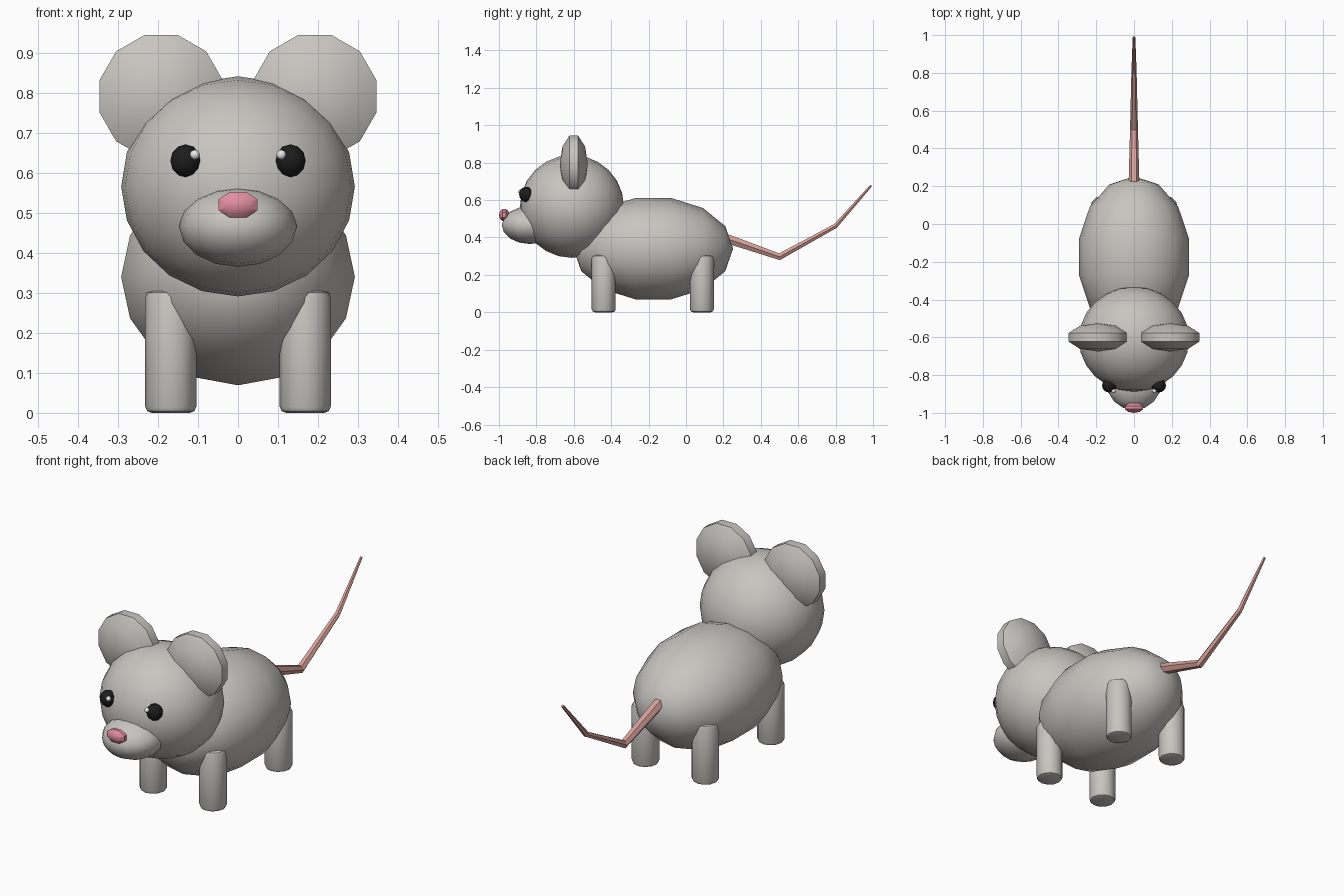
import bpy, bmesh, math
from mathutils import Matrix, Vector

cube = bpy.data.objects.get("Cube")
if cube:
    bpy.data.objects.remove(cube, do_unlink=True)


def material(name, color):
    m = bpy.data.materials.new(name)
    m.use_nodes = True
    m.diffuse_color = (*color, 1)
    m.node_tree.nodes["Principled BSDF"].inputs["Base Color"].default_value = (*color, 1)
    return m


fur = material("grey_fur", (0.58, 0.56, 0.53))
nose_pink = material("nose_pink", (0.75, 0.27, 0.34))
tail_pink = material("tail_pink", (0.68, 0.36, 0.32))
black = material("eye_black", (0.012, 0.012, 0.012))
white = material("glint_white", (0.8, 0.8, 0.8))


def finish(name, bm, mat, angle=None):
    """Turn a bmesh into an object; angle None keeps flat faces."""
    bmesh.ops.recalc_face_normals(bm, faces=bm.faces)
    mesh = bpy.data.meshes.new(name)
    bm.to_mesh(mesh)
    bm.free()
    mesh.materials.append(mat)
    obj = bpy.data.objects.new(name, mesh)
    bpy.context.collection.objects.link(obj)
    if angle:
        bpy.ops.object.select_all(action="DESELECT")
        obj.select_set(True)
        bpy.context.view_layer.objects.active = obj
        bpy.ops.object.shade_smooth_by_angle(angle=math.radians(angle))
    return obj


def ellipsoid(name, center, size, mat, segments, rings, turn=0, angle=60):
    """Sphere with its poles front and back, stretched to the half sizes."""
    bm = bmesh.new()
    bmesh.ops.create_uvsphere(bm, u_segments=segments, v_segments=rings, radius=1)
    # an odd ring count has no ring on the equator, so widen to the full size
    fit = 1 / math.cos(math.pi / rings / 2) if rings % 2 else 1
    shape = Matrix.Diagonal((size[0] * fit, size[1], size[2] * fit, 1))
    spin = Matrix.Rotation(math.radians(turn), 4, "Y")
    bm.transform(Matrix.Translation(center) @ shape @ spin @ Matrix.Rotation(math.pi / 2, 4, "X"))
    return finish(name, bm, mat, angle)


def leg(name, x, y):
    """Short round peg with softened rims."""
    bm = bmesh.new()
    bmesh.ops.create_cone(bm, cap_ends=True, segments=12, radius1=0.064, radius2=0.064,
                          depth=0.305, matrix=Matrix.Translation((x, y, 0.1525)))
    rims = [e for e in bm.edges if abs(e.verts[0].co.z - e.verts[1].co.z) < 0.01]
    bmesh.ops.bevel(bm, geom=rims, offset=0.016, segments=2, profile=0.5, affect="EDGES")
    return finish(name, bm, fur, 35)


def tapered_tube(name, path, mat, sides=6):
    """Flat sided tube through (y, z, radius) points."""
    bm = bmesh.new()
    points = [Vector((0, y, z)) for y, z, r in path]
    loops = []
    for i, (y, z, r) in enumerate(path):
        along = (points[min(i + 1, len(path) - 1)] - points[max(i - 1, 0)]).normalized()
        side = Vector((1, 0, 0))
        up = side.cross(along)
        loops.append([bm.verts.new(points[i] + r * (side * math.cos(a) + up * math.sin(a)))
                      for a in (math.tau * k / sides for k in range(sides))])
    for a, b in zip(loops, loops[1:]):
        for k in range(sides):
            n = (k + 1) % sides
            bm.faces.new((a[k], a[n], b[n], b[k]))
    bm.faces.new(loops[0])
    bm.faces.new(loops[-1])
    return finish(name, bm, mat)


# Trunk, head and face
ellipsoid("body", (0, -0.175, 0.34), (0.292, 0.427, 0.271), fur, 16, 7)
ellipsoid("head", (0, -0.61, 0.566), (0.292, 0.278, 0.275), fur, 20, 12)
ellipsoid("muzzle", (0, -0.835, 0.466), (0.147, 0.15, 0.101), fur, 16, 8)
ellipsoid("nose", (0, -0.972, 0.52), (0.053, 0.028, 0.035), nose_pink, 8, 5, 22.5, 35)

# Paired parts
for s, side in ((1, "left"), (-1, "right")):
    ellipsoid(side + "_ear", (s * 0.192, -0.6, 0.791), (0.159, 0.075, 0.159), fur, 12, 5, 15, 40)
    ellipsoid(side + "_eye", (s * 0.131, -0.855, 0.63), (0.038, 0.037, 0.041), black, 12, 8)
    ellipsoid(side + "_eye_glint", (s * 0.108, -0.884, 0.645), (0.013, 0.012, 0.013), white, 8, 6)
    leg(side + "_front_leg", s * 0.168, -0.44)
    leg(side + "_back_leg", s * 0.168, 0.085)

# Tail
tapered_tube("tail", [(0.2, 0.4, 0.029), (0.5, 0.297, 0.021), (0.8, 0.462, 0.014),
                      (0.99, 0.678, 0.007)], tail_pink)
